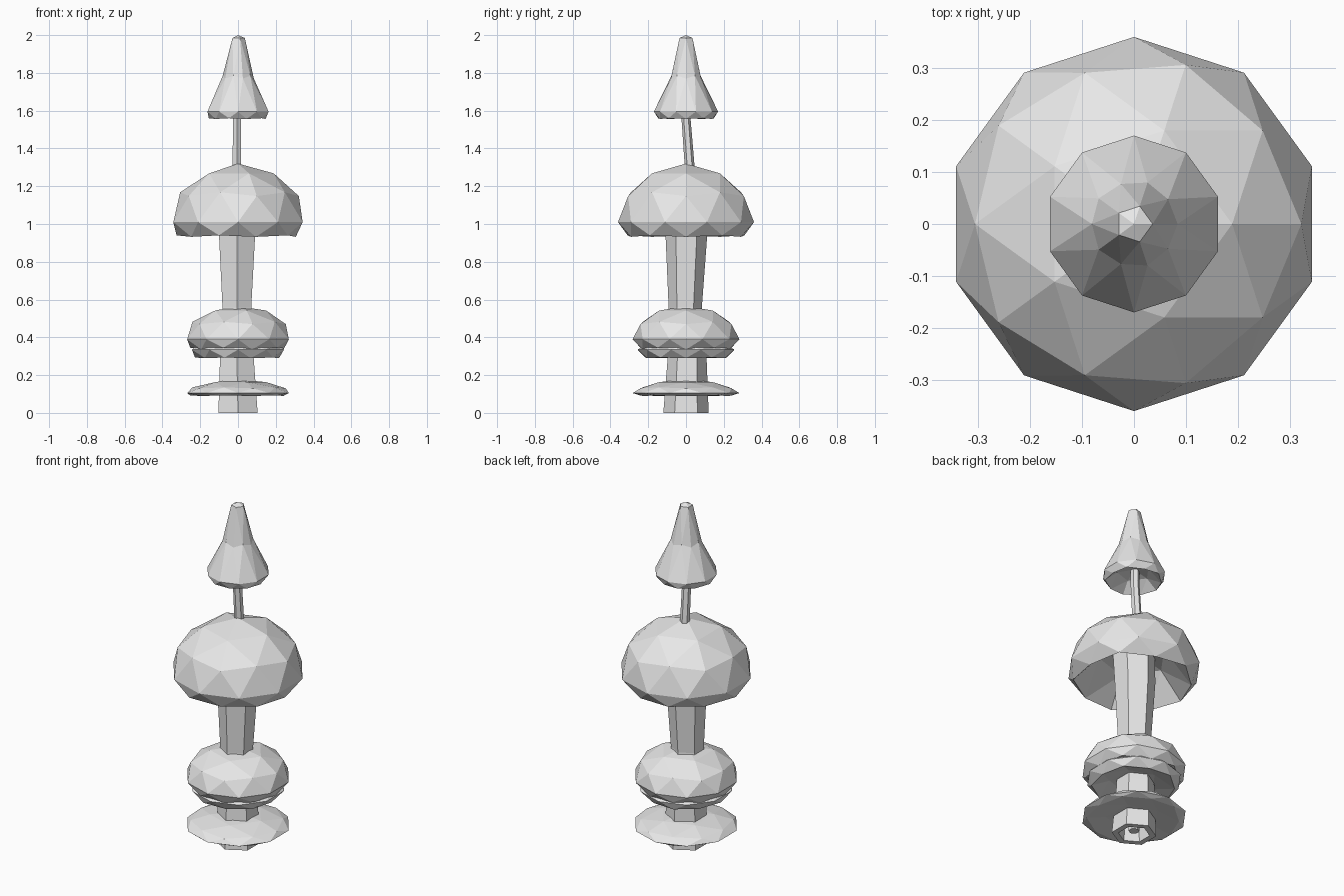
import bpy, bmesh, math

if "Cube" in bpy.data.objects:
    bpy.data.objects.remove(bpy.data.objects["Cube"], do_unlink=True)

grey = bpy.data.materials.new("pale_grey")
grey.use_nodes = True
grey.diffuse_color = (0.8, 0.8, 0.8, 1)
grey.node_tree.nodes["Principled BSDF"].inputs["Base Color"].default_value = grey.diffuse_color


def finish(name, bm):
    bmesh.ops.recalc_face_normals(bm, faces=bm.faces)
    mesh = bpy.data.meshes.new(name)
    bm.to_mesh(mesh)
    bm.free()
    mesh.materials.append(grey)
    obj = bpy.data.objects.new(name, mesh)
    bpy.context.collection.objects.link(obj)
    return obj


def faceted_cap(name, profile):
    """Icosphere whose nine vertex levels, top to bottom, move to (radius, z)."""
    bm = bmesh.new()
    bmesh.ops.create_icosphere(bm, subdivisions=2, radius=1)
    levels = sorted({round(v.co.z, 2) for v in bm.verts}, reverse=True)
    for v in bm.verts:
        r, z = profile[levels.index(round(v.co.z, 2))]
        flat = math.hypot(v.co.x, v.co.y)
        scale = r / flat if flat > 0.01 else 0
        v.co = (v.co.x * scale, v.co.y * scale, z)
    return finish(name, bm)


def hex_stem(name, rings):
    """Six-sided loft through rings of (x, y, z, radius)."""
    bm = bmesh.new()
    loops = []
    for x, y, z, r in rings:
        angles = [math.pi / 2 + k * math.pi / 3 for k in range(6)]
        loops.append([bm.verts.new((x + r * math.cos(a), y + r * math.sin(a), z))
                      for a in angles])
    for low, high in zip(loops, loops[1:]):
        for k in range(6):
            n = (k + 1) % 6
            bm.faces.new((low[k], low[n], high[n], high[k]))
    bm.faces.new(loops[0])
    bm.faces.new(loops[-1])
    return finish(name, bm)


# Main stem, with a recess in its foot
hex_stem("main_stem", [
    (0, 0, 0.12, 0.07), (0, 0, 0, 0.085), (0, 0, 0, 0.12),
    (-0.006, 0.006, 0.29, 0.103), (-0.006, -0.004, 0.56, 0.088),
    (-0.005, 0.002, 0.935, 0.11), (0, 0, 1.12, 0.115)])

# Thin stalk that carries the pointed cap
hex_stem("thin_stalk", [
    (-0.006, 0.02, 1.1, 0.026), (-0.006, 0.019, 1.31, 0.026),
    (-0.006, 0, 1.56, 0.024), (-0.006, 0, 1.66, 0.024)])
hex_stem("stalk_foot", [(0, 0, 0.02, 0.03), (0, 0, 0.13, 0.03)])

# Flat collar near the ground
faceted_cap("base_collar", [
    (0, 0.178), (0.149, 0.163), (0.241, 0.135), (0.253, 0.13), (0.283, 0.105),
    (0.253, 0.092), (0.241, 0.09), (0.149, 0.1), (0, 0.105)])

# Double cap in the lower middle
faceted_cap("lower_cap", [
    (0, 0.565), (0.149, 0.542), (0.241, 0.482), (0.253, 0.47), (0.283, 0.39),
    (0.253, 0.345), (0.241, 0.335), (0.149, 0.36), (0, 0.37)])
faceted_cap("lower_cap_gills", [
    (0, 0.4), (0.13, 0.39), (0.21, 0.37), (0.22, 0.365), (0.256, 0.335),
    (0.228, 0.293), (0.217, 0.29), (0.13, 0.325), (0, 0.335)])

# Large hollow cap
faceted_cap("large_cap", [
    (0, 1.32), (0.189, 1.268), (0.306, 1.168), (0.322, 1.148), (0.36, 1.01),
    (0.325, 0.94), (0.306, 0.932), (0.189, 1.08), (0, 1.12)])

# Pointed cap at the top
faceted_cap("pointed_cap", [
    (0, 2.0), (0.036, 1.985), (0.081, 1.785), (0.084, 1.77), (0.17, 1.595),
    (0.155, 1.56), (0.146, 1.556), (0.09, 1.61), (0, 1.63)])
